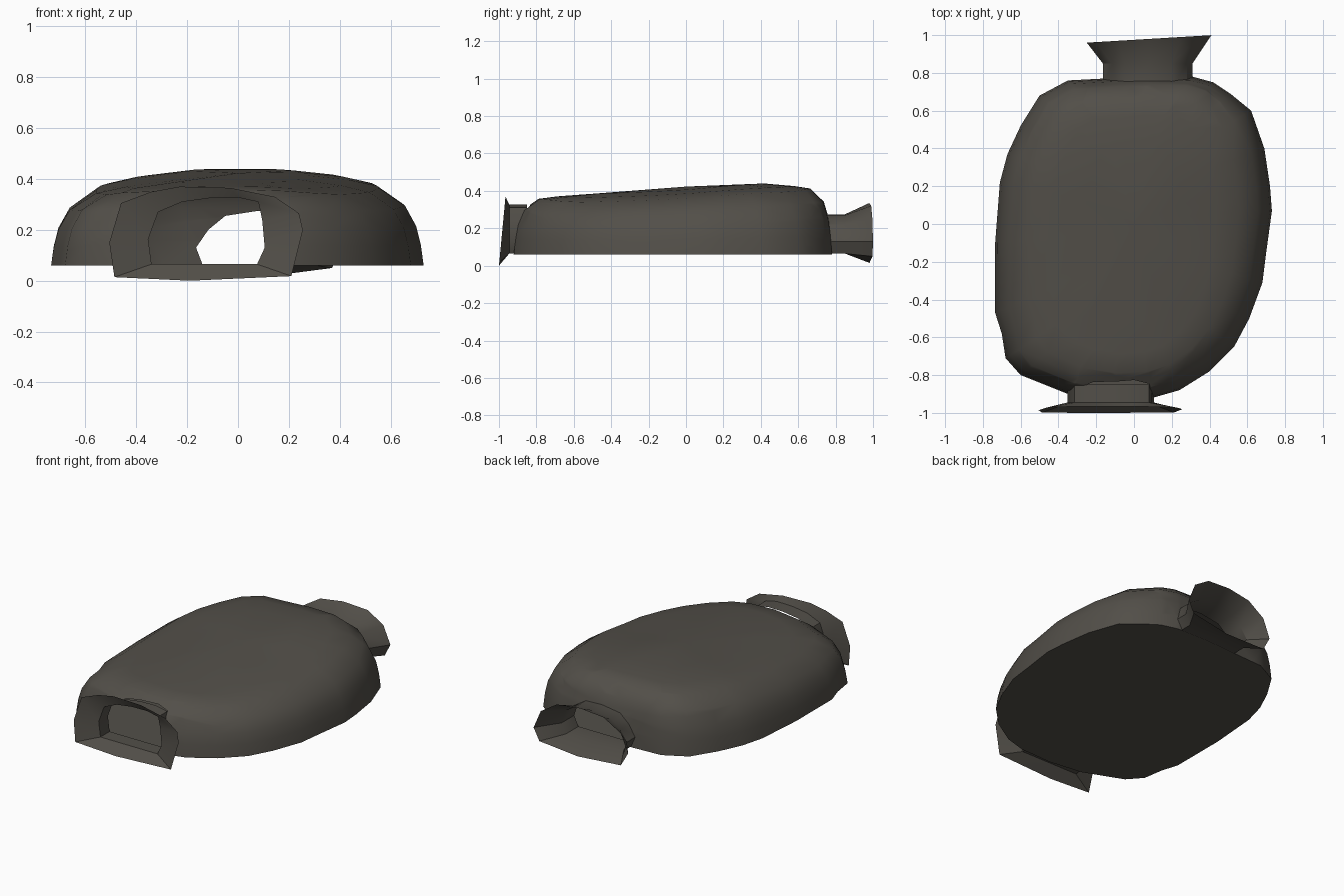
import bpy, bmesh, math
from mathutils import Vector

if "Cube" in bpy.data.objects:
    bpy.data.objects.remove(bpy.data.objects["Cube"])

stone = bpy.data.materials.new("dark grey brown")
stone.diffuse_color = (0.085, 0.078, 0.066, 1)
stone.use_nodes = True
stone.node_tree.nodes["Principled BSDF"].inputs["Base Color"].default_value = stone.diffuse_color


def interp(t, pts):
    for (a, u), (b, v) in zip(pts, pts[1:]):
        if t <= b:
            return u + (v - u) * max(0, t - a) / (b - a)
    return pts[-1][1]


def finish(bm, name, angle):
    me = bpy.data.meshes.new(name)
    bm.to_mesh(me)
    bm.free()
    ob = bpy.data.objects.new(name, me)
    bpy.context.collection.objects.link(ob)
    me.materials.append(stone)
    bpy.ops.object.select_all(action='DESELECT')
    ob.select_set(True)
    bpy.context.view_layer.objects.active = ob
    bpy.ops.object.shade_smooth_by_angle(angle=math.radians(angle))
    return ob


def bridge(bm, a, b):
    n = len(a)
    for i in range(n):
        bm.faces.new((a[i], a[(i + 1) % n], b[(i + 1) % n], b[i]))


# Doorway profiles (x, z), both running clockwise from lower left
front_door = [(-.34, .065), (-.353, .163), (-.314, .27), (-.22, .31), (-.11, .325),
              (0, .327), (.08, .31), (.105, .13), (.075, .065), (-.13, .065)]
front_rim = [(-.486, .014), (-.506, .15), (-.46, .305), (-.34, .35), (-.23, .37),
             (-.03, .365), (.145, .33), (.255, .20), (.21, .018), (-.19, 0)]
front_rim.insert(7, (.24, .265))
front_door.insert(7, (.095, .24))
back_door = [(-.14, .065), (-.165, .13), (-.117, .2), (-.05, .255), (.08, .275),
             (.2, .27), (.28, .22), (.31, .13), (.28, .065)]
back_rim = [(-.2, .03), (-.25, .12), (-.2, .24), (-.08, .315), (.08, .335),
            (.25, .32), (.36, .25), (.41, .13), (.37, .05)]
back_rim.insert(9, (.1, .015))
back_door.insert(9, (.07, .065))

# Hollow domed body: plan outline shrunk in rings towards the crown
outline = [(.31, .78), (.42, .75), (.51, .69), (.62, .60), (.69, .40), (.72, .20),
           (.73, .07), (.70, -.15), (.68, -.31), (.61, -.5), (.53, -.65), (.40, -.78),
           (.24, -.88), (.10, -.92), (-.12, -.93), (-.35, -.90), (-.45, -.86), (-.60, -.80),
           (-.68, -.71), (-.70, -.58), (-.735, -.47), (-.735, -.1), (-.71, .22),
           (-.67, .37), (-.6, .52), (-.5, .68), (-.35, .76), (-.16, .77), (.08, .785)]
section = [(1, 0), (.985, .22), (.96, .42), (.9, .64), (.76, .83), (.6, .9), (.35, .96)]
crown = [(-.93, .44), (-.8, .42), (-.6, .395), (-.3, .405), (0, .42), (.25, .445),
         (.57, .465), (.65, .48), (.72, .5)]
bm = bmesh.new()
rings = []
for s, h in section:
    ring = []
    for x, y in outline:
        yy = y * s ** .6
        ring.append(bm.verts.new((x * s, yy, .06 + h * (interp(yy, crown) - .06))))
    rings.append(ring)
for a, b in zip(rings, rings[1:]):
    bridge(bm, a, b)
top = bm.verts.new((0, 0, .423))
n = len(outline)
for i in range(n):
    bm.faces.new((rings[-1][i], rings[-1][(i + 1) % n], top))
bm.faces.new(rings[0])
bmesh.ops.recalc_face_normals(bm, faces=bm.faces[:])

# Open the end walls along each doorway profile
for door, side, limit in ((front_door, -1, .84), (back_door, 1, .66)):
    pts = [Vector((x, 0, z)) for x, z in door]
    edges = [(p, q) for p, q in zip(pts, pts[1:] + pts[:1]) if abs(p.z - q.z) + p.z > .07]
    planes = [(p, Vector((p.z - q.z, 0, q.x - p.x))) for p, q in edges]

    def end_faces():
        return [f for f in bm.faces if f.calc_center_median().y * side > limit - .1
                and len(f.verts) < 20]
    for co, no in planes:
        fs = end_faces()
        geom = list({e for f in fs for e in f.edges}) + list({v for f in fs for v in f.verts}) + fs
        bmesh.ops.bisect_plane(bm, geom=geom, plane_co=co, plane_no=no, dist=1e-5)
    kill = [f for f in end_faces() if f.calc_center_median().y * side > limit - .02
            and all((f.calc_center_median() - co).dot(no) < 1e-4 for co, no in planes)]
    bmesh.ops.delete(bm, geom=kill, context='FACES')
finish(bm, "domed_body", 50)


# Short tunnel with a flared rim at each end
def tunnel(name, door, rim, inner, neck, rim_y):
    bm = bmesh.new()
    a = [bm.verts.new((x, inner, z)) for x, z in door]
    b = [bm.verts.new((x, neck, z)) for x, z in door]
    c = [bm.verts.new((x, rim_y(x, z), z)) for x, z in rim]
    bridge(bm, a, b)
    bridge(bm, b, c)
    bmesh.ops.recalc_face_normals(bm, faces=bm.faces[:])
    # outward-facing normals, away from the tunnel axis
    f = max(bm.faces, key=lambda f: f.calc_center_median().z)
    if f.normal.z < 0:
        bmesh.ops.reverse_faces(bm, faces=bm.faces[:])
    finish(bm, name, 35)


tunnel("front_tunnel", front_door, front_rim, -.85, -.945,
       lambda x, z: -1 + .035 * max(0, z) / .37)
tunnel("back_tunnel", back_door, back_rim, .72, .85,
       lambda x, z: .96 + .06 * (x + .25))
